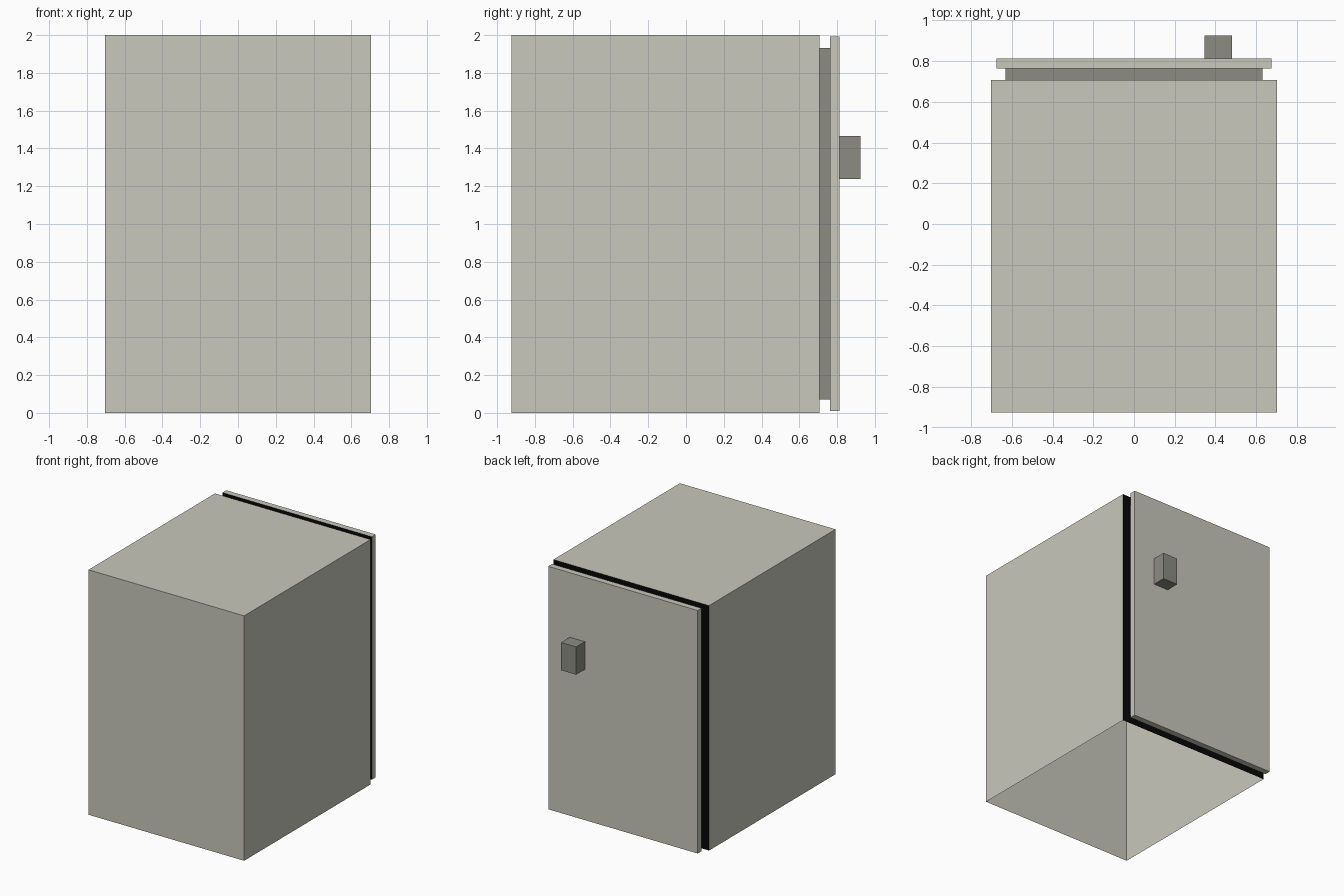
import bpy, bmesh

if "Cube" in bpy.data.objects:
    bpy.data.objects.remove(bpy.data.objects["Cube"])


def material(name, colour):
    m = bpy.data.materials.new(name)
    m.diffuse_color = (*colour, 1.0)
    m.use_nodes = True
    m.node_tree.nodes["Principled BSDF"].inputs["Base Color"].default_value = m.diffuse_color
    return m


CREAM = material("warm light grey", (0.578, 0.578, 0.503))
GREY = material("mid grey", (0.262, 0.262, 0.231))
BLACK = material("black", (0.002, 0.002, 0.002))


def box(name, lo, hi, mats, dark_side=0, open_bottom=False):
    """Box between two corners; dark_side (+1/-1) paints its +y/-y face black."""
    bm = bmesh.new()
    bmesh.ops.create_cube(bm, size=1.0)
    for v in bm.verts:
        for i in range(3):
            v.co[i] = lo[i] if v.co[i] < 0 else hi[i]
    bm.normal_update()
    for f in bm.faces:
        if dark_side and f.normal.y * dark_side > 0.9:
            f.material_index = 1
    if open_bottom:
        bottom = [f for f in bm.faces if f.normal.z < -0.9]
        bmesh.ops.delete(bm, geom=bottom, context='FACES_ONLY')
    mesh = bpy.data.meshes.new(name)
    bm.to_mesh(mesh)
    bm.free()
    for m in mats:
        mesh.materials.append(m)
    obj = bpy.data.objects.new(name, mesh)
    bpy.context.collection.objects.link(obj)
    return obj


# Cabinet body: open underneath, black face behind the door
box("cabinet", (-0.703, -0.925, 0.0), (0.703, 0.707, 2.0),
    [CREAM, BLACK], dark_side=1, open_bottom=True)

# Recessed seal between the cabinet and the door
box("door_seal", (-0.631, 0.707, 0.071), (0.631, 0.763, 1.931), [GREY])

# Door slab with black inner face
box("door", (-0.675, 0.763, 0.009), (0.675, 0.813, 1.993),
    [CREAM, BLACK], dark_side=-1)

# Handle block
box("handle", (0.345, 0.813, 1.239), (0.481, 0.925, 1.466), [GREY])
